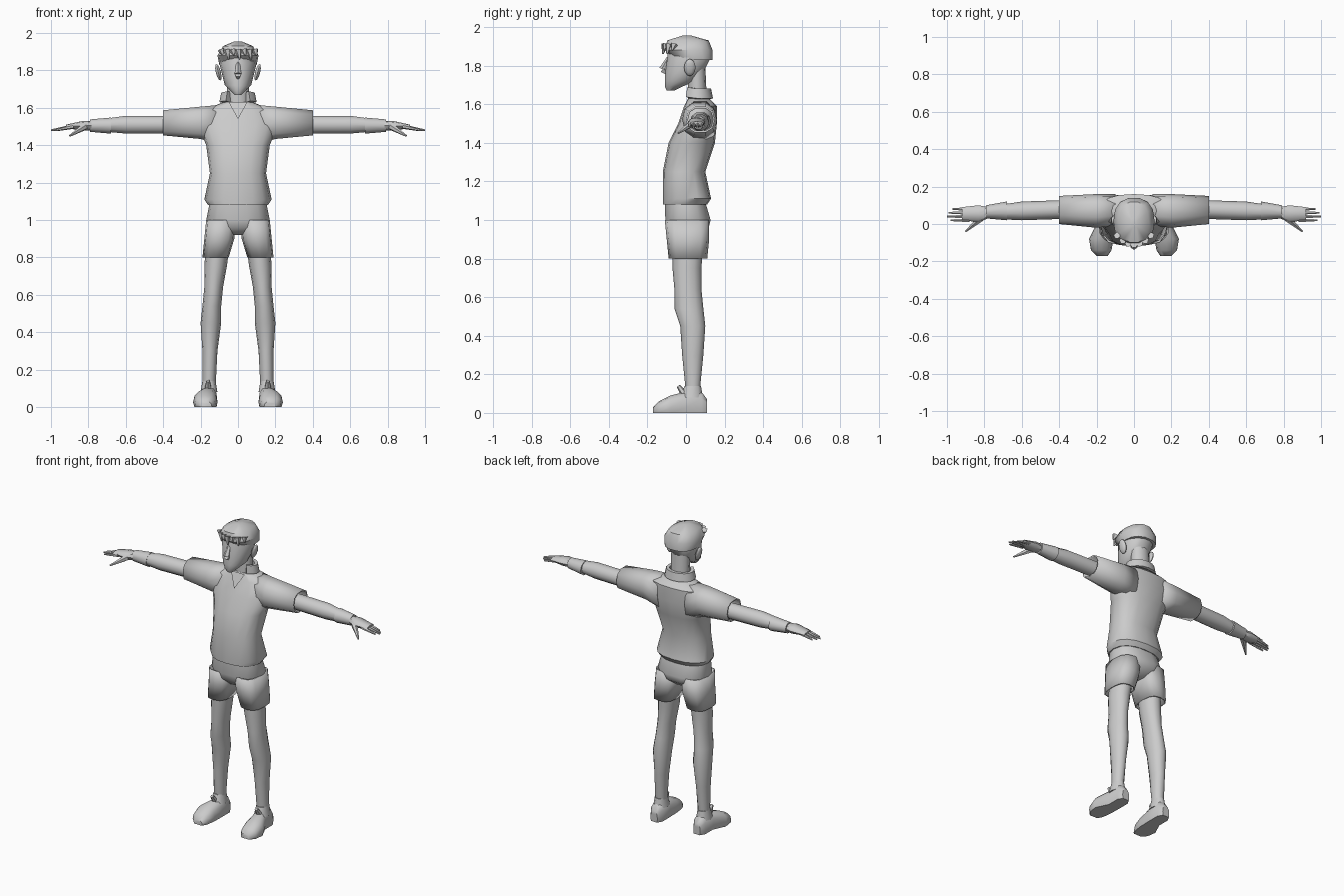
import bpy, bmesh, math
from mathutils import Vector, Matrix

if "Cube" in bpy.data.objects:
    bpy.data.objects.remove(bpy.data.objects["Cube"], do_unlink=True)

colour = (.6, .6, .6, 1)
grey = bpy.data.materials.new("plain_grey")
grey.use_nodes = True
grey.diffuse_color = colour
grey.node_tree.nodes["Principled BSDF"].inputs["Base Color"].default_value = colour


def finish(bm, name, mirror=False):
    """Turn a bmesh into a shaded, optionally mirrored object."""
    bmesh.ops.recalc_face_normals(bm, faces=bm.faces)
    mesh = bpy.data.meshes.new(name)
    bm.to_mesh(mesh)
    bm.free()
    mesh.materials.append(grey)
    obj = bpy.data.objects.new(name, mesh)
    bpy.context.collection.objects.link(obj)
    bpy.ops.object.select_all(action='DESELECT')
    obj.select_set(True)
    bpy.context.view_layer.objects.active = obj
    bpy.ops.object.shade_smooth_by_angle(angle=math.radians(45))
    if mirror:
        modifier = obj.modifiers.new("mirror", 'MIRROR')
        modifier.use_mirror_merge = False
    return obj


def skin(bm, rings, capped=True):
    """Join consecutive rings of vertices with quads and close the ends."""
    for a, b in zip(rings, rings[1:]):
        for i in range(len(a)):
            bm.faces.new((a[i - 1], a[i], b[i], b[i - 1]))
    if capped:
        bm.faces.new(rings[0])
        bm.faces.new(rings[-1])


def rounded(value, power):
    return math.copysign(abs(value) ** (2 / power), value)


def loft(name, axis, rows, sides=12, power=2.4, mirror=False, hollow=False):
    """Loft rounded sections (position, low u, high u, low v, high v) along an axis."""
    bm = bmesh.new()
    rings = []
    for t, u_low, u_high, v_low, v_high in rows:
        ring = []
        for i in range(sides):
            angle = math.tau * i / sides
            u = (u_low + u_high + (u_high - u_low) * rounded(math.cos(angle), power)) / 2
            v = (v_low + v_high + (v_high - v_low) * rounded(math.sin(angle), power)) / 2
            x, y, z = {'X': (t, u, v), 'Y': (u, t, v), 'Z': (u, v, t)}[axis]
            ring.append(bm.verts.new((x, y, max(z, 0))))
        rings.append(ring)
    skin(bm, rings, capped=not hollow)
    obj = finish(bm, name, mirror)
    if hollow:
        cloth = obj.modifiers.new("cloth_thickness", 'SOLIDIFY')
        cloth.thickness = .01
    return obj


def centred(name, rows, **options):
    """Loft upwards from rows of (height, half width, front, back)."""
    return loft(name, 'Z', [(z, -w, w, front, back) for z, w, front, back in rows], **options)


def rods(name, parts, sides=6, mirror=False):
    """Tapered rods (start, end, start radius, end radius)."""
    bm = bmesh.new()
    for start, end, thick, thin in parts:
        start, end = Vector(start), Vector(end)
        along = end - start
        turn = along.to_track_quat('Z', 'Y').to_matrix().to_4x4()
        bmesh.ops.create_cone(bm, cap_ends=True, segments=sides, radius1=thick, radius2=thin,
                              depth=along.length,
                              matrix=Matrix.Translation((start + end) / 2) @ turn)
    return finish(bm, name, mirror)


# Shirt body and sleeves
centred("shirt_body", [
    (1.08, .16, -.12, .11), (1.11, .18, -.12, .13), (1.25, .15, -.12, .1),
    (1.4, .17, -.09, .15), (1.5, .21, -.04, .16), (1.59, .18, -.01, .16),
    (1.63, .08, .01, .12)], sides=16)
loft("sleeve", 'X', [
    (.1, -.01, .16, 1.4, 1.62), (.2, -.02, .16, 1.43, 1.61), (.4, 0, .15, 1.45, 1.59)],
    sides=10, mirror=True, hollow=True)

# Open collar: a slanted band bent round the neck
bm = bmesh.new()
rings = []
for step in range(13):
    angle = math.radians(-50 + 280 * step / 12)
    lift = .01 * max(0, -math.sin(angle))
    rings.append([bm.verts.new(((.07 + out) * math.cos(angle),
                                .06 + (.05 + out) * math.sin(angle), z + lift))
                  for out, z in ((-.01, 1.62), (0, 1.68), (.02, 1.68), (.03, 1.63))])
skin(bm, rings)
finish(bm, "collar")

# V-shaped neck opening
bm = bmesh.new()
corners = ((-.05, 0, 1.63), (0, -.04, 1.54), (.05, 0, 1.63))
bm.faces.new([bm.verts.new(corner) for corner in corners])
finish(bm, "neck_opening")

# Arms, cuffs and hands
loft("arm", 'X', [
    (.3, .03, .13, 1.46, 1.56), (.6, .02, .12, 1.46, 1.56), (.8, .03, .09, 1.48, 1.53)],
    sides=10, power=2, mirror=True)
loft("wrist_cuff", 'X', [(.68, .02, .12, 1.46, 1.55), (.79, .03, .1, 1.47, 1.54)],
     sides=10, power=2, mirror=True)
loft("palm", 'X', [
    (.78, .03, .09, 1.48, 1.53), (.83, .01, .1, 1.48, 1.53), (.92, .02, .09, 1.49, 1.51)],
    sides=8, mirror=True)
digits = [((.82, .03, 1.5), (.9, -.04, 1.45), .02, .005)]
for i, tip in enumerate((.98, 1, .99, .97)):
    y = .02 + .02 * i
    digits.append(((.88, y, 1.5), (tip, y, 1.48), .012, .005))
rods("fingers_and_thumb", digits, mirror=True)

# Shorts
centred("shorts_seat", [
    (.92, .05, -.06, .07), (.96, .15, -.1, .12), (1, .17, -.11, .13), (1.1, .15, -.11, .1)],
    sides=14)
loft("shorts_leg", 'Z', [
    (.8, .05, .19, -.09, .11), (.9, .02, .18, -.1, .12), (1, .01, .17, -.11, .12)],
    power=2.8, mirror=True, hollow=True)

# Legs
loft("leg", 'Z', [
    (.1, .12, .19, 0, .07), (.3, .11, .19, -.02, .09), (.45, .09, .2, -.03, .1),
    (.54, .09, .19, -.06, .09), (.64, .08, .18, -.06, .08), (.75, .06, .18, -.07, .08),
    (.9, .04, .17, -.07, .09)], power=2, mirror=True)

# Shoes
loft("shoe", 'Y', [
    (-.17, .14, .2, -.02, .03), (-.14, .12, .23, -.03, .06), (-.08, .11, .24, -.04, .09),
    (0, .11, .2, -.05, .11), (.08, .11, .2, -.05, .11), (.11, .13, .18, -.02, .07)],
    mirror=True)
loft("shoe_opening", 'Z', [(.08, .11, .2, -.03, .09), (.14, .12, .19, -.01, .08)],
     sides=10, power=2, mirror=True)
rods("shoe_tongue", [((.16, -.01, .1), (.16, -.04, .14), .02, .01)], mirror=True)

# Neck and head
centred("neck", [(1.58, .06, .01, .11), (1.8, .06, .01, .1)], power=2)
centred("head", [
    (1.67, .02, -.1, -.06), (1.69, .04, -.11, -.02), (1.72, .07, -.11, .05),
    (1.76, .08, -.11, .09), (1.84, .1, -.1, .13), (1.92, .07, -.09, .1)],
    sides=14, power=2)
tip = (0, -.12, 1.78)
rods("nose", [((0, -.09, 1.84), tip, .01, .02), (tip, (0, -.1, 1.76), .02, .01)], sides=5)

# Ears
bm = bmesh.new()
place = Matrix.Translation((.105, .02, 1.79)) @ Matrix.Rotation(.25, 4, 'Y')
bmesh.ops.create_uvsphere(bm, u_segments=10, v_segments=6, radius=1,
                          matrix=place @ Matrix.Diagonal((.014, .03, .046, 1)))
finish(bm, "ear", mirror=True)

# Hair cap and fringe
centred("hair_cap", [
    (1.83, .1, -.06, .14), (1.88, .11, -.11, .14), (1.93, .08, -.1, .12),
    (1.955, .02, -.02, .03)], sides=14)
locks = []
for i in range(-3, 4):
    x = .03 * i
    y = -.11 + 6 * x * x
    locks.append(((x, y, 1.91), (x + .01, y - .01, 1.86 + .02 * (i % 2)), .02, .004))
rods("hair_fringe", locks, sides=5)
